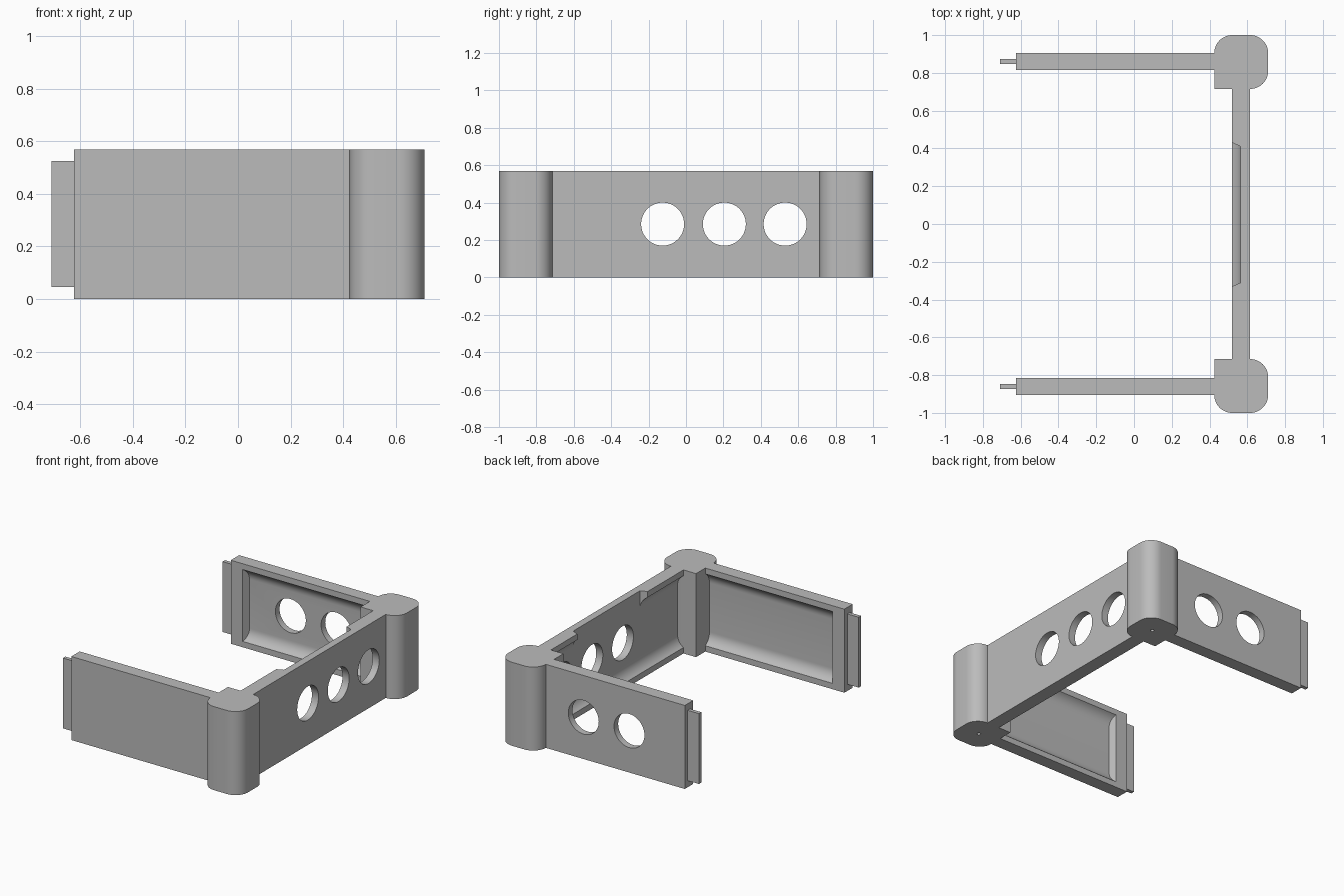
import bpy, bmesh, math

if "Cube" in bpy.data.objects:
    bpy.data.objects.remove(bpy.data.objects["Cube"], do_unlink=True)

HEIGHT = 0.57
DEPTH = 0.045      # recess depth
LIP = 0.04         # solid rim above and below a recess

grey = bpy.data.materials.new("plain grey")
grey.use_nodes = True
grey.diffuse_color = (0.5, 0.5, 0.5, 1)
grey.node_tree.nodes["Principled BSDF"].inputs["Base Color"].default_value = (0.5, 0.5, 0.5, 1)


def prism(name, bottom, top):
    """Solid between two matching loops of points."""
    bm = bmesh.new()
    a = [bm.verts.new(p) for p in bottom]
    b = [bm.verts.new(p) for p in top]
    bm.faces.new(a)
    bm.faces.new(b)
    for i in range(len(a)):
        j = (i + 1) % len(a)
        bm.faces.new((a[i], a[j], b[j], b[i]))
    bmesh.ops.recalc_face_normals(bm, faces=bm.faces)
    mesh = bpy.data.meshes.new(name)
    bm.to_mesh(mesh)
    bm.free()
    mesh.materials.append(grey)
    obj = bpy.data.objects.new(name, mesh)
    bpy.context.collection.objects.link(obj)
    return obj


def upright(name, outline, z0, z1):
    return prism(name, [(x, y, z0) for x, y in outline], [(x, y, z1) for x, y in outline])


def box(name, x0, x1, y0, y1, z0=0, z1=HEIGHT):
    return upright(name, [(x0, y0), (x1, y0), (x1, y1), (x0, y1)], z0, z1)


def circle(cx, cy, r, n):
    return [(cx + r * math.cos(math.tau * i / n), cy + r * math.sin(math.tau * i / n)) for i in range(n)]


def cut(obj, cutters):
    """Subtract the cutters, bake the result and drop the cutters."""
    for c in cutters:
        c.hide_render = True
        mod = obj.modifiers.new("cut", "BOOLEAN")
        mod.operation = "DIFFERENCE"
        mod.solver = "EXACT"
        mod.object = c
    bpy.context.view_layer.update()
    graph = bpy.context.evaluated_depsgraph_get()
    baked = bpy.data.meshes.new_from_object(obj.evaluated_get(graph))
    obj.modifiers.clear()
    obj.data = baked
    for c in cutters:
        bpy.data.objects.remove(c, do_unlink=True)


def finish(obj):
    bpy.ops.object.select_all(action="DESELECT")
    obj.select_set(True)
    bpy.context.view_layer.objects.active = obj
    bpy.ops.object.shade_smooth_by_angle(angle=math.radians(25))


def pocket(profile, u0, u1, taper0, taper1, place):
    """Cutter along a wall; its ends slope inward with depth."""
    return prism("pocket_cutter",
                 [place(u0 + taper0 * d / DEPTH, d, z) for d, z in profile],
                 [place(u1 - taper1 * d / DEPTH, d, z) for d, z in profile])


# Recess section: flat floor with a shallow curve to each rim
R = 0.09
sweep = math.acos((R - DEPTH) / R)
rise = R * math.sin(sweep)
lower = [(DEPTH - R + R * math.cos(a), LIP + rise - R * math.sin(a))
         for a in (sweep * (1 - i / 8) for i in range(9))]
half = [(-0.03, LIP)] + lower
recess = half + [(d, HEIGHT - z) for d, z in reversed(half)]
notch = [(-0.03, 0.44), (DEPTH, 0.44), (DEPTH, 0.7), (-0.03, 0.7)]

HOLE_R = 0.115
MID = HEIGHT / 2

# Side walls, tabs and corner posts
for s, side in ((-1, "front"), (1, "back")):
    def on_side(u, d, z):
        return (u, s * (0.815 + d), z)

    wall = box(side + "_wall", -0.625, 0.5, s * 0.815, s * 0.905)
    cutters = [pocket(recess, -0.535, 0.6, 0.02, 0, on_side)]
    if s > 0:
        for hx in (-0.205, 0.14):
            ring = circle(hx, MID, HOLE_R, 48)
            cutters.append(prism("hole_cutter", [(x, 0.7, z) for x, z in ring],
                                 [(x, 1.1, z) for x, z in ring]))
    cut(wall, cutters)
    finish(wall)

    finish(box(side + "_tab", -0.71, -0.6, s * 0.848, s * 0.874, 0.045, 0.525))

    # Post outline: three rounded corners, one square inner corner
    x0, x1, y0, y1, r = 0.425, 0.71, 0.715, 1.0, 0.095
    outline = [(x0, y0)]
    for cx, cy, start in ((x1 - r, y0 + r, -90), (x1 - r, y1 - r, 0), (x0 + r, y1 - r, 90)):
        for i in range(13):
            a = math.radians(start + 90 * i / 12)
            outline.append((cx + r * math.cos(a), cy + r * math.sin(a)))
    post = upright(side + "_post", [(x, s * y) for x, y in outline], 0, HEIGHT)
    cut(post, [upright("screw_cutter", circle(0.567, s * 0.857, 0.012, 16), -0.1, 0.3)])
    finish(post)

# Long wall joining the posts
def on_long(u, d, z):
    return (0.52 + d, u, z)

long_wall = box("long_wall", 0.52, 0.615, -0.78, 0.78)
cutters = [pocket(recess, -0.9, 0.9, 0, 0, on_long),
           pocket(notch, -0.33, 0.43, 0.02, 0.02, on_long)]
for hy in (-0.125, 0.205, 0.53):
    ring = circle(hy, MID, HOLE_R, 48)
    cutters.append(prism("hole_cutter", [(0.4, y, z) for y, z in ring],
                         [(0.8, y, z) for y, z in ring]))
cut(long_wall, cutters)
finish(long_wall)
